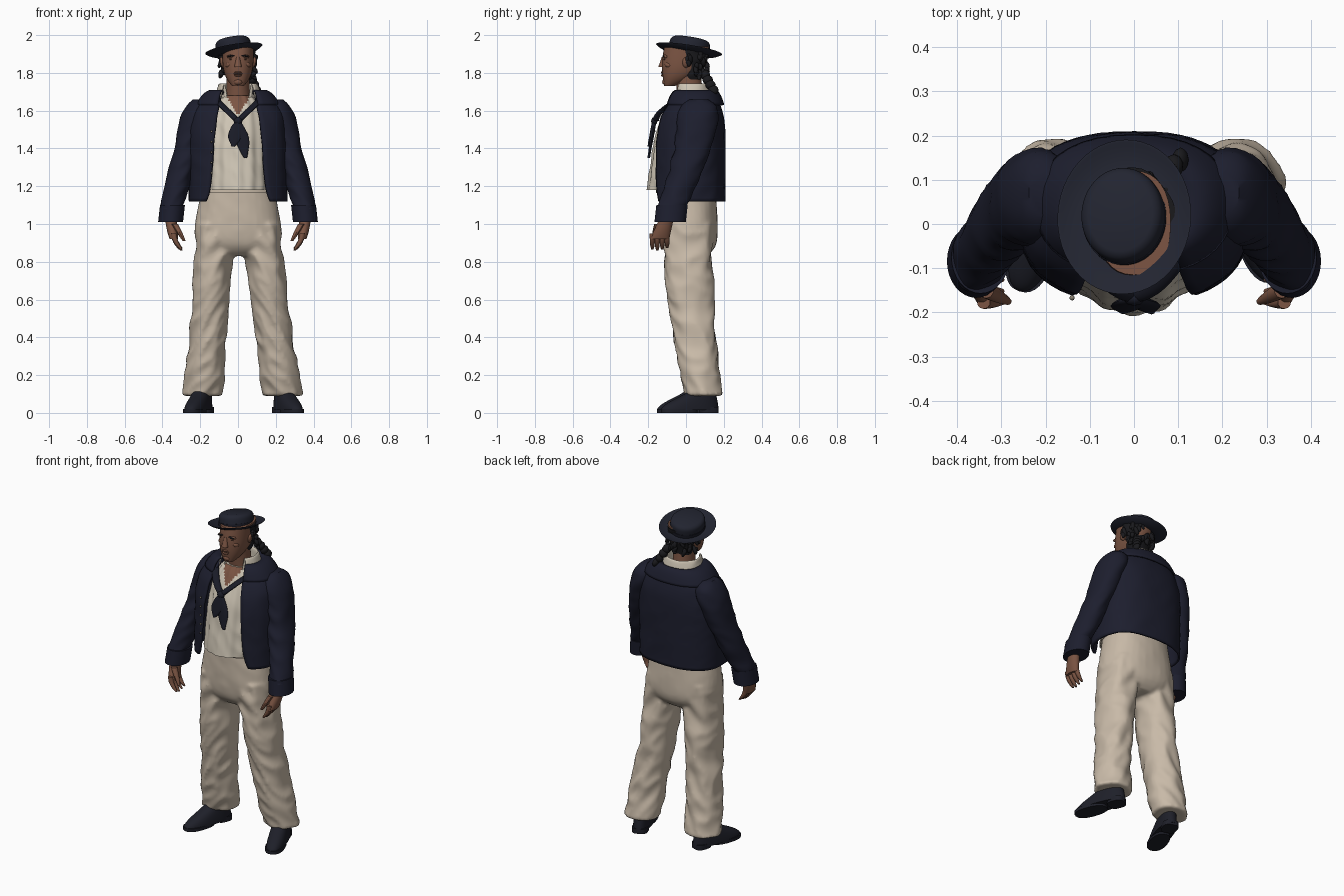
import bpy, bmesh, random
from math import sin, cos, asin, pi, sqrt, radians, copysign
from mathutils import Vector, Matrix, noise

random.seed(4)
cube = bpy.data.objects.get("Cube")
if cube:
    bpy.data.objects.remove(cube)


def material(name, red, green, blue):
    mat = bpy.data.materials.new(name)
    mat.use_nodes = True
    mat.diffuse_color = (red, green, blue, 1)
    mat.node_tree.nodes["Principled BSDF"].inputs["Base Color"].default_value = mat.diffuse_color
    return mat


NAVY = material("navy wool", .012, .013, .027)
HAT = material("dark blue felt", .016, .018, .03)
SCARF = material("black silk", .01, .011, .02)
TROUSER = material("cream canvas", .58, .49, .39)
SHIRT = material("off white linen", .62, .56, .46)
SKIN = material("tanned skin", .2, .09, .056)
SHADE = material("dark skin", .085, .04, .025)
HAIR = material("black hair", .01, .01, .012)
LEATHER = material("shoe leather", .013, .014, .022)
BRASS = material("dull metal", .25, .22, .17)


def finish(name, bm, materials, paint=None):
    """Turn a bmesh into a smooth object, colouring faces by the paint rule."""
    bmesh.ops.recalc_face_normals(bm, faces=bm.faces)
    for face in bm.faces:
        face.smooth = True
        if paint:
            face.material_index = paint(face.calc_center_median())
    mesh = bpy.data.meshes.new(name)
    bm.to_mesh(mesh)
    bm.free()
    for mat in materials:
        mesh.materials.append(mat)
    ob = bpy.data.objects.new(name, mesh)
    bpy.context.collection.objects.link(ob)
    return ob


def loft(name, rule, *materials, rows=16, segs=32, power=2, fold=0, pleat=0, paint=None, mirror=1, thick=0):
    """Skin level rings. For t from 0 to 1 the rule gives x, y, z, half width,
    half depth and, for an open shell, half the gap left at the front."""
    bm = bmesh.new()
    rings = []
    for i in range(rows + 1):
        x, y, z, wide, deep, *gap = rule(i / rows)
        start = asin((gap[0] / wide) ** (power / 2)) if gap else 0
        ring = []
        for k in range(segs + len(gap)):
            turn = start + (pi - start) * 2 * k / segs
            s, c = sin(turn), cos(turn)
            px = wide * copysign(abs(s) ** (2 / power), s)
            py = -deep * copysign(abs(c) ** (2 / power), c)
            # Cloth creases run diagonally, pleats run straight down
            crease = noise.noise(Vector((px + x / 3, py, z + px)) * 9)
            grow = 1 + (fold * (.35 - 1.6 * abs(crease)) + pleat * cos(15 * turn)) / max(wide, .03)
            ring.append(bm.verts.new((mirror * (x + px * grow), y + py * grow, z)))
        rings.append(ring)
    for low, high in zip(rings, rings[1:]):
        for k in range(segs):
            j = (k + 1) % len(low)
            bm.faces.new((low[k], low[j], high[j], high[k]))
    if not gap:
        bm.faces.new(rings[0])
        bm.faces.new(rings[-1])
    ob = finish(name, bm, materials, paint)
    if thick:
        solidify = ob.modifiers.new("cloth thickness", 'SOLIDIFY')
        solidify.thickness = thick
        solidify.offset = 0
    return ob


def blobs(name, items, mat):
    """One mesh of stretched balls, each given by place, size and tilt."""
    bm = bmesh.new()
    for place, size, tilt in items:
        matrix = Matrix.Translation(place) @ Matrix.Rotation(tilt, 4, 'Y') @ Matrix.Diagonal((*size, 1))
        bmesh.ops.create_icosphere(bm, subdivisions=2, radius=1, matrix=matrix)
    return finish(name, bm, [mat])


def face_pair(name, place, size, tilt, mat):
    """The same ball on both sides of the face."""
    x, y, z = place
    blobs(name, [((side * x, y, z), size, side * tilt) for side in (-1, 1)], mat)


def select(objects):
    bpy.ops.object.select_all(action='DESELECT')
    for ob in objects:
        ob.select_set(True)
    bpy.context.view_layer.objects.active = objects[0]


# Trousers: hips and two flared legs fused into one cloth surface
def leg(name, side, spread):
    return loft(name, lambda t: (.115 + spread * t, .01 + .085 * t * t, 1 - .91 * t,
                                 .11 - .012 * sin(pi * t), .14 - .04 * t),
                TROUSER, rows=60, segs=40, fold=.016, mirror=side)


hips = loft("trousers", lambda t: (0, .005 + .015 * t, 1.2 - .37 * t,
                                   .19 + .07 * t - .16 * t ** 8, .15 + .01 * t - .07 * t ** 8),
            TROUSER, power=2.3, fold=.005)
select([hips, leg("left_leg", 1, .12), leg("right_leg", -1, .07)])
bpy.ops.object.join()
fuse = hips.modifiers.new("fuse", 'REMESH')
fuse.mode = 'VOXEL'
fuse.voxel_size = .011
fuse.use_smooth_shade = True
hips.modifiers.new("soften", 'SMOOTH').iterations = 3
loft("waistband", lambda t: (0, 0, 1.165 + .035 * t, .2 - .01 * t, .158), TROUSER, rows=1, power=2.3)


# Shoes: upper, sole and heel, toes turned outward
def upper(t):
    rise = t * t * (3 - 2 * t)
    return 0, .08 * rise, .014 + .13 * t, .054 - .012 * rise, .16 - .1 * rise


for side, place, turn in (("left", (.265, .02, 0), 20), ("right", (-.21, 0, 0), -18)):
    for shoe_part in (
            loft(side + "_shoe", upper, LEATHER, power=2.3),
            loft(side + "_sole", lambda t: (0, -.06, .02 * t, .053, .1), LEATHER, rows=1, power=2.4),
            loft(side + "_heel", lambda t: (0, .107, .03 * t, .045, .05), LEATHER, rows=1, power=3)):
        shoe_part.location = place
        shoe_part.rotation_euler.z = radians(turn)

# Shirt with a bare V at the chest, and its turned-down collar
loft("shirt", lambda t: (0, -.035 + .065 * t, 1.18 + .5 * t, .17 - .085 * t ** 6, .17 - .085 * t ** 4),
     SHIRT, SKIN, segs=90, rows=36, pleat=.0035, fold=.006,
     paint=lambda c: int(c.y < 0 and c.z > 1.57 + abs(c.x) * 1.7))
loft("shirt_collar", lambda t: (0, .025, 1.65 + .085 * sin(pi * t) + .01 * t, .09 + .035 * t * t,
                                .085 + .03 * t * t, .055 + .035 * t),
     SHIRT, thick=.006, fold=.006)


# Open jacket with a rounded shoulder line, a wide collar and a button row
def jacket(t):
    return (0, .015 + .035 * t ** 4, 1.12 + .57 * t, .255 - .15 * t ** 10, .187 - .095 * t ** 6,
            .135 - .05 * t ** 3 + .035 * (1 - t) ** 8)


loft("jacket", jacket, NAVY, segs=48, rows=32, power=2.5, fold=.006, thick=.012)
loft("jacket_collar", lambda t: (0, .043, 1.69 + .1 * t - .16 * t * t, .1 + .12 * t, .09 + .065 * t, .075 + .03 * t),
     NAVY, power=2.3, thick=.01)
blobs("jacket_buttons", [((-.14, -.167, 1.27 + .055 * k), (.006, .006, .006), 0) for k in range(5)], BRASS)


# Sleeves, cuffs and curled hands
def sleeve(t):
    cap = sqrt(1 - (1 - min(1, .1 + 5 * t)) ** 2)
    return .2 + .155 * t, .07 - .15 * t ** 1.7, 1.66 - .58 * t, (.082 - .022 * t) * cap, (.115 - .04 * t) * cap


def finger(k):
    length = .09 - .006 * abs(k - 1)
    return lambda t: (.34 - .04 * t * t, -.178 + .026 * k, .95 - length * t,
                      .015 - .008 * t ** 4, .014 - .008 * t ** 4)


for side, m in (("left", 1), ("right", -1)):
    loft(side + "_sleeve", sleeve, NAVY, rows=32, fold=.009, mirror=m)
    loft(side + "_cuff", lambda t: (.347 + .01 * t, -.074 - .01 * t, 1.1 - .09 * t, .066, .083), NAVY, rows=4, mirror=m)
    loft(side + "_hand", lambda t: (.36 - .02 * t, -.095 - .045 * t, 1.05 - .13 * t, .03 - .008 * t ** 4, .035 + .016 * t),
         SKIN, mirror=m)
    for k, name in enumerate(("index", "middle", "ring", "little")):
        loft(f"{side}_{name}_finger", finger(k), SKIN, rows=8, segs=10, mirror=m)
    loft(side + "_thumb", lambda t: (.335 - .05 * t, -.15 - .025 * t, 1 - .09 * t, .018 - .01 * t * t, .018 - .01 * t * t),
         SKIN, rows=8, segs=10, mirror=m)
    loft(side + "_scarf_band", lambda t: (.12 - .12 * t, -.05 - .11 * sin(pi * t / 2), 1.66 - .115 * t, .022, .017),
         SCARF, segs=14, mirror=m)

# Neckerchief knot and its two hanging tails
blobs("scarf_knot", [((0, -.168, 1.545), (.024, .017, .022), 0)], SCARF)
for name, drift, length in (("long_scarf_tail", .04, .2), ("short_scarf_tail", -.025, .14)):
    loft(name, lambda t: (drift * t, -.167 - .03 * t, 1.55 - length * t, .008 + .03 * sin(pi * t), .012 - .005 * t),
         SCARF, segs=16, fold=.006)


# Neck and head: the face line stays upright while the jaw sweeps back to the skull
def head(t):
    sweep = 1 - (1 - t) ** 3
    front, back = -.115 - .012 * sin(pi * t), -.06 + .18 * sweep
    return 0, (front + back) / 2, 1.73 + .21 * t, .03 + .053 * (1 - (1 - t) ** 4), (back - front) / 2


head_parts = len(bpy.context.collection.objects)
loft("neck", lambda t: (0, .03 - .02 * t, 1.6 + .2 * t, .06 + .025 * (1 - t) ** 3, .068), SKIN)
loft("head", head, SKIN, rows=24, power=2.3)
loft("nose", lambda t: (0, -.13 + .012 * t, 1.83 + .055 * t, .02 - .011 * t, .017 - .007 * t), SKIN, segs=12)
face_pair("brow_ridge", (.034, -.108, 1.888), (.028, .013, .01), .12, SKIN)
face_pair("eyebrows", (.035, -.117, 1.89), (.023, .007, .005), .15, HAIR)
face_pair("eyes", (.033, -.113, 1.872), (.014, .006, .005), 0, SHADE)
face_pair("cheeks", (.045, -.09, 1.845), (.024, .023, .016), .5, SKIN)
face_pair("ears", (.084, 0, 1.855), (.011, .02, .03), .2, SKIN)
blobs("mouth", [((0, -.122, 1.795), (.026, .01, .004), 0)], SHADE)
blobs("lips", [((0, -.123, z), (.02, .01, .006), 0) for z in (1.786, 1.803)], SKIN)
blobs("chin", [((0, -.107, 1.752), (.025, .02, .018), 0)], SKIN)

# Hair: cap around the back, loose locks and a tied tail
loft("hair", lambda t: (0, .035, 1.765 + .165 * t, .06 + .03 * sin(pi * t / 2), .05 + .04 * t), HAIR, rows=24, fold=.012)
locks = []
for k in range(46):
    angle = random.uniform(-.35, pi + .35)
    lowest = 1.785 if sin(angle) > 0 else 1.85
    locks.append(((.09 * cos(angle), .03 + .083 * sin(angle), random.uniform(lowest, 1.9)),
                  (.012, .013, random.uniform(.018, .03)), random.uniform(-.7, .7)))
blobs("hair_locks", locks, HAIR)
blobs("tied_hair", [((.06 + .015 * k, .1 + .015 * k, 1.79 - .027 * k), (.03 - .004 * k, .028, .026), .6 - .3 * k)
                    for k in range(4)], HAIR)

# Round hat with an upturned brim, tipped back and to one side
for hat_part in (
        loft("hat_brim", lambda t: (0, 0, .02 * sin(pi * t) ** 2 + .012 * t, .09 + .063 * sin(pi * t), .104 + .073 * sin(pi * t)),
             HAT, segs=48),
        loft("hat_crown", lambda t: (0, 0, .082 * t, .094 - .02 * t ** 9, .108 - .02 * t ** 9), HAT, segs=48),
        loft("hat_band", lambda t: (0, 0, .012 + .02 * t, .096, .11), SCARF, segs=48, rows=1)):
    hat_part.location = (-.018, .012, 1.9)
    hat_part.rotation_euler = (radians(-9), radians(-9), 0)

# Smooth shading that keeps hard rims crisp
parts = list(bpy.context.collection.objects)
select([ob for ob in parts if ob.type == 'MESH'])
bpy.ops.object.shade_smooth_by_angle(angle=radians(40))
